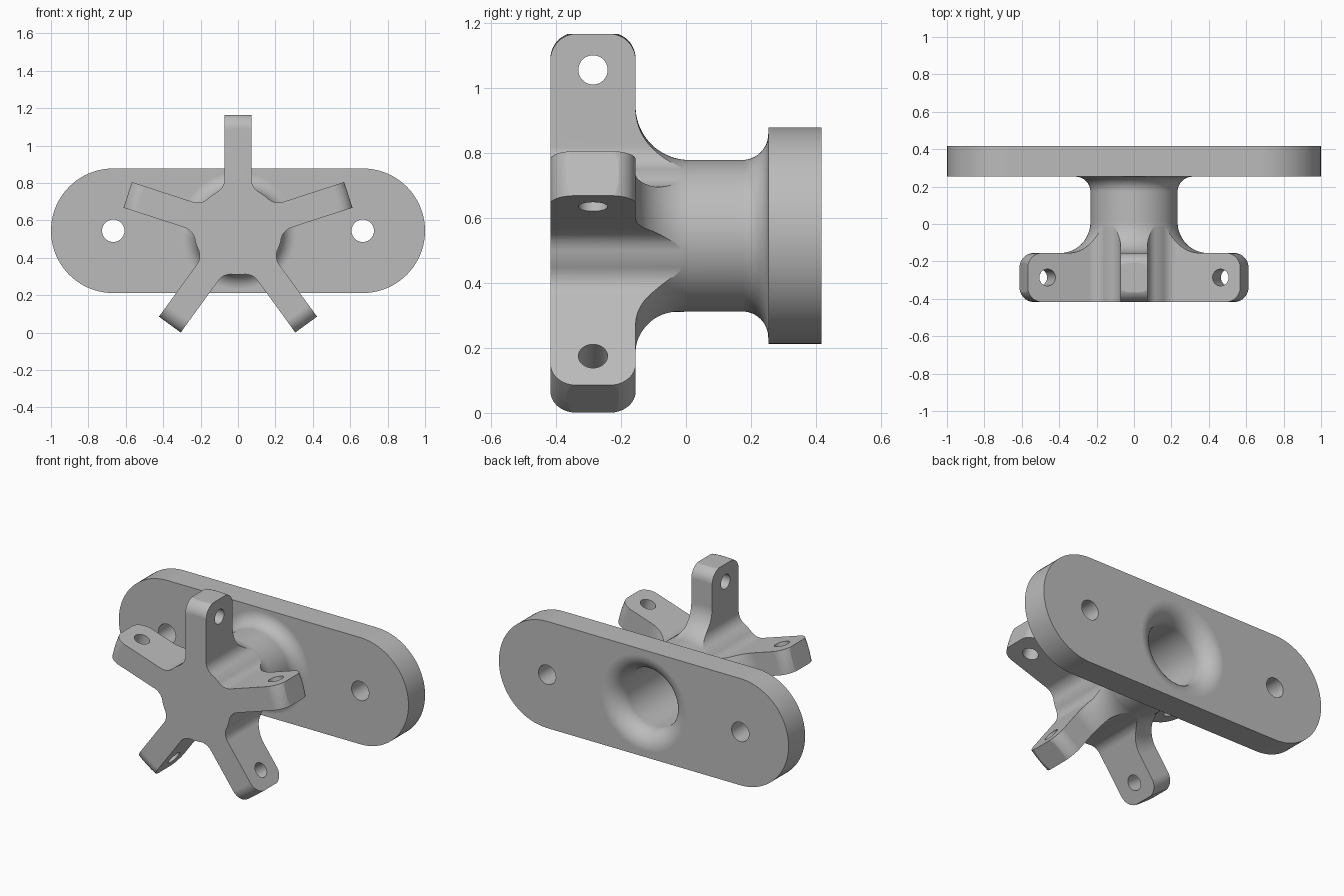
import bpy
import bmesh
from math import sin, cos, pi, radians, hypot, atan2
from mathutils import Matrix, Vector

if "Cube" in bpy.data.objects:
    bpy.data.objects.remove(bpy.data.objects["Cube"])

CENTRE_Z = 0.545          # height of the hub axis
FRONT, BACK = -0.417, 0.417
HUB_R, BORE_R = 0.233, 0.185
ARM_HALF, ARM_LEN = 0.072, 0.62
PLATE_FRONT, PLATE_R, PLATE_X = 0.253, 0.333, 0.667
ARMS = 5

grey = bpy.data.materials.new("plain_grey")
grey.use_nodes = True
grey.diffuse_color = (0.5, 0.5, 0.5, 1)
grey.node_tree.nodes["Principled BSDF"].inputs["Base Color"].default_value = (0.5, 0.5, 0.5, 1)


def arc(cx, cy, r, start, end, n=12):
    """Points along an arc, angles in degrees."""
    steps = [radians(start + (end - start) * i / n) for i in range(n + 1)]
    return [(cx + r * cos(a), cy + r * sin(a)) for a in steps]


def finish(name, bm):
    bmesh.ops.remove_doubles(bm, verts=bm.verts, dist=1e-5)
    bmesh.ops.recalc_face_normals(bm, faces=bm.faces)
    mesh = bpy.data.meshes.new(name)
    bm.to_mesh(mesh)
    bm.free()
    mesh.materials.append(grey)
    obj = bpy.data.objects.new(name, mesh)
    bpy.context.collection.objects.link(obj)
    return obj


def lathe(name, profile):
    """Spin a (radius, y) profile around the y axis."""
    bm = bmesh.new()
    verts = [bm.verts.new((r, y, 0)) for r, y in profile]
    edges = [bm.edges.new(pair) for pair in zip(verts, verts[1:])]
    bmesh.ops.spin(bm, geom=verts + edges, cent=(0, 0, 0), axis=(0, 1, 0),
                   angle=2 * pi, steps=120)
    return finish(name, bm)


def prism(name, outline, y0, y1, turn=0.0):
    """Extrude an (x, z) outline along y, turned about the y axis."""
    bm = bmesh.new()
    face = bm.faces.new([bm.verts.new((x, y0, z)) for x, z in outline])
    new = bmesh.ops.extrude_face_region(bm, geom=[face])["geom"]
    bmesh.ops.translate(bm, vec=(0, y1 - y0, 0),
                        verts=[v for v in new if isinstance(v, bmesh.types.BMVert)])
    bm.transform(Matrix.Rotation(turn, 4, 'Y'))
    return finish(name, bm)


def combine(target, tool, operation='DIFFERENCE'):
    mod = target.modifiers.new(operation.title(), 'BOOLEAN')
    mod.operation = operation
    mod.solver = 'EXACT'
    mod.object = tool
    tool.hide_render = True
    bpy.context.view_layer.objects.active = target
    bpy.ops.object.modifier_apply(modifier=mod.name)
    bpy.data.objects.remove(tool)


# Turned blank: rounded arm rim, swept web, hub and fillet into the plate
rim, web, fillet = 0.08, 0.165, 0.08
arm_back, rim_c = -0.155, ARM_LEN + 0.005 - 0.08
blank = [(0, FRONT)]
blank += arc(rim_c, FRONT + rim, rim, -90, 0)
blank += arc(rim_c, arm_back - rim, rim, 0, 90)
blank += arc(HUB_R + web, arm_back + web, web, -90, -180, 20)
blank += arc(HUB_R + fillet, PLATE_FRONT - fillet, fillet, 180, 90)
blank += [(HUB_R + fillet, 0.3), (0, 0.3)]
body = lathe("hub_bracket", blank)

# Gap between two arms: flat arm tip, arm side, root fillet and hub arc
root_r = HUB_R + 0.002
root_c = Vector((ARM_HALF + fillet, ((root_r + fillet) ** 2 - (ARM_HALF + fillet) ** 2) ** 0.5))
root_angle = 90 - (atan2(root_c.x, root_c.y) * 180 / pi)
half = [(-0.01, 1), (-0.01, ARM_LEN), (ARM_HALF, ARM_LEN)]
half += arc(root_c.x, root_c.y, fillet, 180, 180 + root_angle)
half += arc(0, 0, root_r, root_angle, 90 - 180 / ARMS, 4)[1:]
mid = pi / ARMS
axis = Vector((sin(mid), cos(mid)))
other = []
for p in reversed(half[:-1]):
    v = Vector(p)
    other.append(tuple(2 * v.dot(axis) * axis - v))
for i in range(ARMS):
    combine(body, prism("gap_cutter", half + other, -0.6, 0.06, i * 2 * pi / ARMS))

# Cross hole through each arm
for i in range(ARMS):
    bm = bmesh.new()
    place = (Matrix.Rotation(i * 2 * pi / ARMS, 4, 'Y')
             @ Matrix.Translation((0, -0.286, 0.51)) @ Matrix.Rotation(pi / 2, 4, 'Y'))
    bmesh.ops.create_cone(bm, cap_ends=True, segments=40, radius1=0.045,
                          radius2=0.045, depth=0.3, matrix=place)
    combine(body, finish("arm_hole_cutter", bm))

# Round-ended mounting plate with two bolt holes
outline = arc(PLATE_X, 0, PLATE_R, -90, 90, 40) + arc(-PLATE_X, 0, PLATE_R, 90, 270, 40)
plate = prism("mounting_plate", outline, PLATE_FRONT, BACK)
for side in (-1, 1):
    combine(plate, prism("bolt_hole_cutter", arc(side * PLATE_X, 0, 0.06, 0, 351, 39), 0.1, 0.6))
combine(body, plate, 'UNION')

# Central bore, flared at the back
flare = 0.11
bore = [(0, -0.6), (BORE_R, -0.6)]
bore += arc(BORE_R + flare, BACK - flare, flare, 180, 90, 16)
bore += [(BORE_R + flare, 0.5), (0, 0.5)]
combine(body, lathe("bore_cutter", bore))

# Shading and placement
body.data.transform(Matrix.Translation((0, 0, CENTRE_Z)))
bpy.ops.object.select_all(action='DESELECT')
body.select_set(True)
bpy.context.view_layer.objects.active = body
bpy.ops.object.shade_smooth_by_angle(angle=radians(30))
normals = body.modifiers.new("Even shading", 'WEIGHTED_NORMAL')
normals.keep_sharp = True
